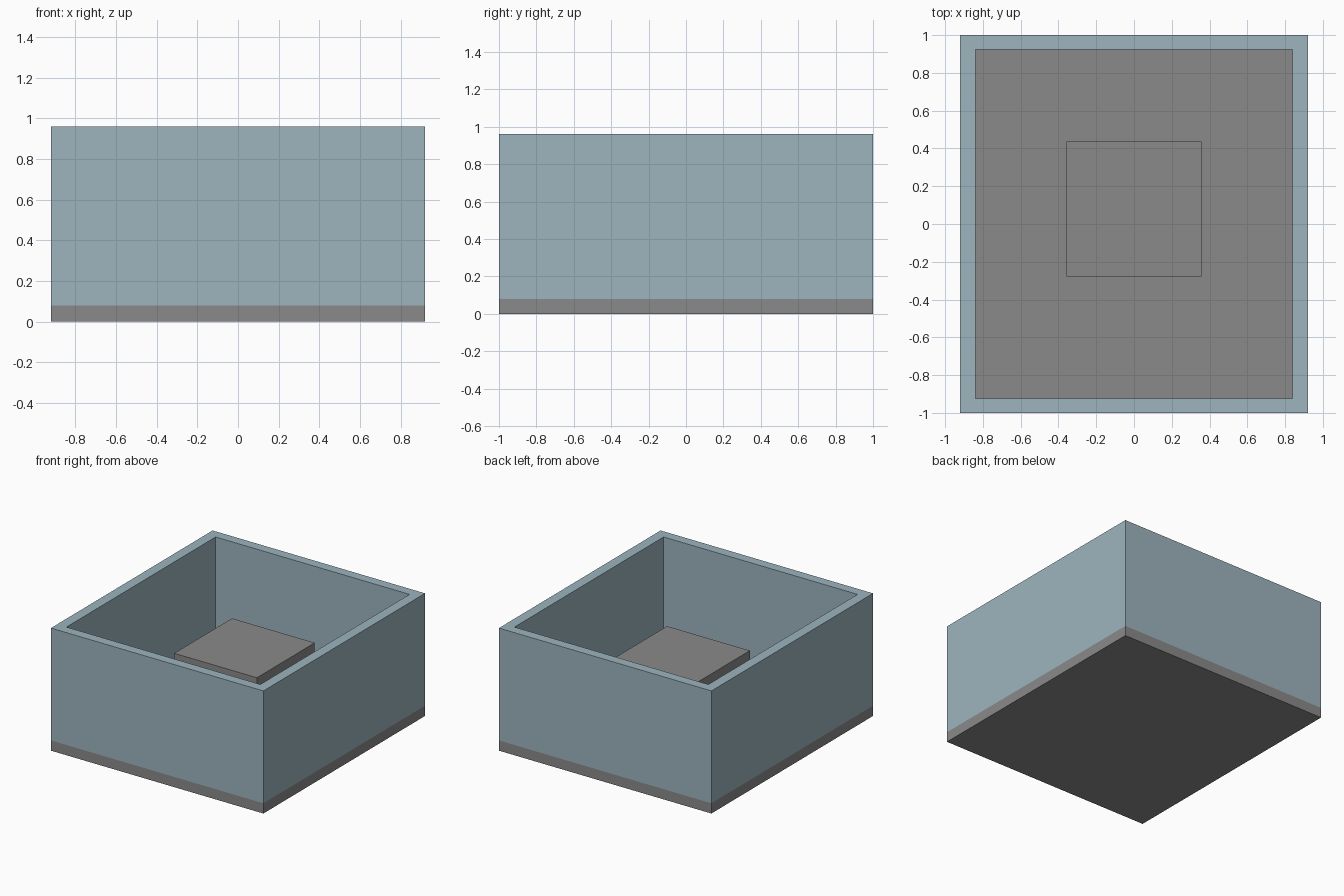
import bpy
import bmesh

cube = bpy.data.objects.get("Cube")
if cube:
    bpy.data.objects.remove(cube, do_unlink=True)


def make_material(name, rgb):
    mat = bpy.data.materials.new(name)
    mat.use_nodes = True
    mat.diffuse_color = (*rgb, 1)
    mat.node_tree.nodes["Principled BSDF"].inputs["Base Color"].default_value = (*rgb, 1)
    return mat


def finish(name, bm, mat):
    bmesh.ops.recalc_face_normals(bm, faces=bm.faces)
    mesh = bpy.data.meshes.new(name)
    bm.to_mesh(mesh)
    bm.free()
    mesh.materials.append(mat)
    obj = bpy.data.objects.new(name, mesh)
    bpy.context.collection.objects.link(obj)
    return obj


def box(name, half_x, half_y, z0, z1, mat, y=0.0):
    bm = bmesh.new()
    bmesh.ops.create_cube(bm, size=2)
    for v in bm.verts:
        v.co = (v.co.x * half_x, v.co.y * half_y + y, z1 if v.co.z > 0 else z0)
    return finish(name, bm, mat)


def frame(name, outer, inner, z0, z1, mat):
    # Rectangular ring: loops run outer bottom, outer top, inner top, inner bottom
    bm = bmesh.new()
    corners = [(-1, -1), (1, -1), (1, 1), (-1, 1)]
    section = [(outer, z0), (outer, z1), (inner, z1), (inner, z0)]
    loops = [[bm.verts.new((sx * h[0], sy * h[1], z)) for sx, sy in corners]
             for h, z in section]
    for i in range(4):
        a, b = loops[i], loops[(i + 1) % 4]
        for j in range(4):
            k = (j + 1) % 4
            bm.faces.new((a[j], a[k], b[k], b[j]))
    return finish(name, bm, mat)


blue = make_material("pale blue", (0.337, 0.462, 0.515))
grey = make_material("mid grey", (0.254, 0.254, 0.254))

FLOOR = 0.08
TOP = 0.96

# Floor slab, surrounding walls and the raised block inside
box("floor_slab", 0.92, 1.0, 0, FLOOR, grey)
frame("walls", (0.92, 1.0), (0.84, 0.923), FLOOR, TOP, blue)
box("centre_block", 0.358, 0.358, FLOOR, 0.637, grey, y=0.08)
